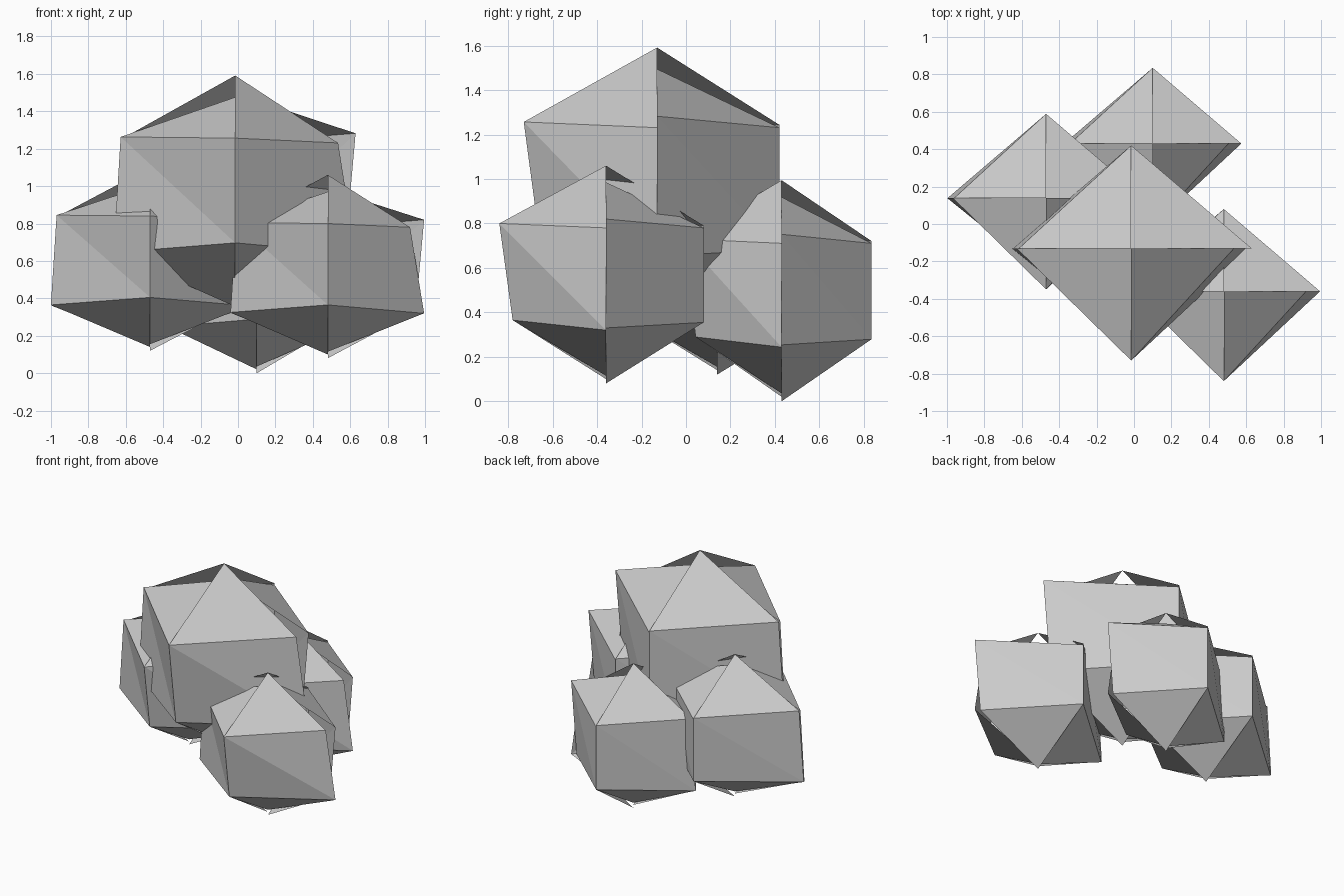
import bpy
import bmesh
import math

if "Cube" in bpy.data.objects:
    bpy.data.objects.remove(bpy.data.objects["Cube"])

grey = bpy.data.materials.new("stone_grey")
grey.diffuse_color = (0.6, 0.6, 0.6, 1)
grey.use_nodes = True
grey.node_tree.nodes["Principled BSDF"].inputs["Base Color"].default_value = grey.diffuse_color

# Each quarter panel: start angle, top height, bottom height,
# then (radius, height) of upper start, upper end, lower start, lower end
PANELS = [
    (180, 0.89, 0.02, (0.49, 0.725), (0.48, 0.72), (0.52, 0.245), (0.42, 0.285)),    # front left
    (270, 0.98, 0.035, (0.48, 0.72), (0.44, 0.70), (0.42, 0.285), (0.515, 0.24)),    # front right
    (0, 0.905, 0.0, (0.515, 0.74), (0.44, 0.70), (0.47, 0.25), (0.44, 0.275)),       # back right
    (90, 0.98, 0.035, (0.44, 0.71), (0.48, 0.72), (0.44, 0.275), (0.515, 0.24)),     # back left
]


def boulder(name, x, y, base, wide, tall):
    """Four loose quarter panels, each with a cap, a folded wall and a foot."""
    bm = bmesh.new()
    for angle, top, bottom, us, ue, ls, le in PANELS:
        def corner(p, turn):
            a = math.radians(angle + turn)
            return bm.verts.new((p[0] * wide * math.cos(a), p[0] * wide * math.sin(a), p[1] * tall))
        apex = bm.verts.new((0, 0, top * tall))
        foot = bm.verts.new((0, 0, bottom * tall))
        a, b = corner(us, 0), corner(ue, 90)
        c, d = corner(ls, 0), corner(le, 90)
        for face in ((a, b, apex), (a, c, d), (a, d, b), (c, foot, d)):
            bm.faces.new(face)
    mesh = bpy.data.meshes.new(name)
    bm.to_mesh(mesh)
    bm.free()
    mesh.materials.append(grey)
    obj = bpy.data.objects.new(name, mesh)
    obj.location = (x, y, base)
    bpy.context.collection.objects.link(obj)


# Cluster of four overlapping boulders
boulder("large_upper_boulder", -0.015, -0.13, 0.33, 1.25, 1.287)
boulder("right_boulder", 0.48, -0.36, 0.08, 1.0, 1.0)
boulder("left_boulder", -0.47, 0.14, 0.12, 1.02, 1.0)
boulder("back_boulder", 0.10, 0.43, 0.0, 0.92, 1.015)
